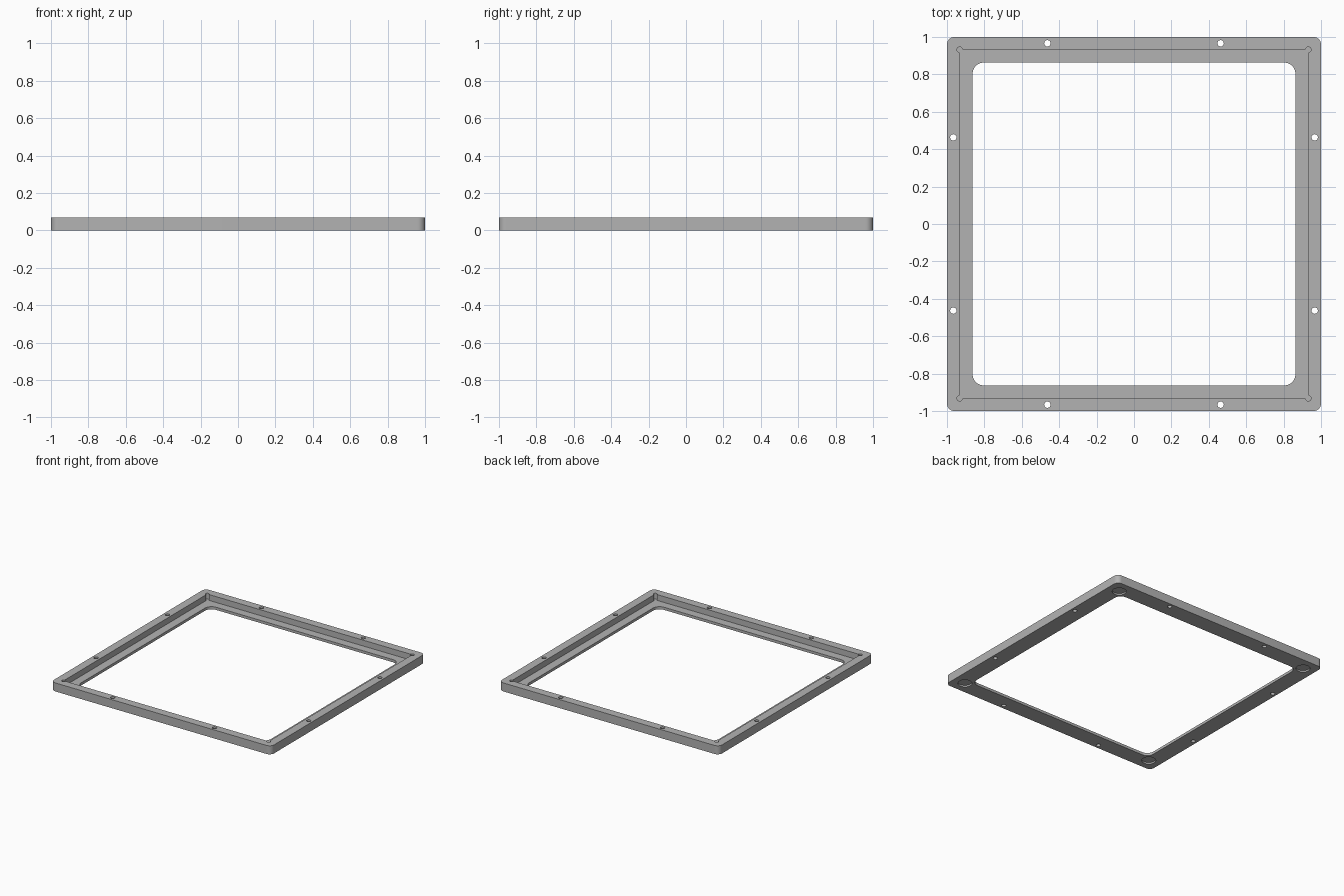
import bpy
import bmesh
from math import cos, sin, pi, radians

cube = bpy.data.objects.get("Cube")
if cube:
    bpy.data.objects.remove(cube, do_unlink=True)

HEIGHT = 0.07
LEDGE = 0.022          # top of the inner ledge
POCKET = 0.932         # half width of the stepped pocket
OVER = 0.05            # cutter overshoot


def rounded_square(half, radius, steps=10):
    """Outline of a square with rounded corners."""
    points = []
    for corner, (sx, sy) in enumerate([(1, 1), (-1, 1), (-1, -1), (1, -1)]):
        for i in range(steps + 1):
            a = (corner + i / steps) * pi / 2
            points.append((sx * (half - radius) + radius * cos(a),
                           sy * (half - radius) + radius * sin(a)))
    return points


def square(half):
    return [(half, half), (-half, half), (-half, -half), (half, -half)]


def circle(x, y, radius, sides=32):
    return [(x + radius * cos(2 * pi * i / sides),
             y + radius * sin(2 * pi * i / sides)) for i in range(sides)]


def prism(name, outline, bottom, top):
    """Solid made by extruding an outline upwards."""
    bm = bmesh.new()
    base = bm.faces.new([bm.verts.new((x, y, bottom)) for x, y in outline])
    extruded = bmesh.ops.extrude_face_region(bm, geom=[base], use_keep_orig=True)
    new_verts = [g for g in extruded["geom"] if isinstance(g, bmesh.types.BMVert)]
    bmesh.ops.translate(bm, verts=new_verts, vec=(0, 0, top - bottom))
    bmesh.ops.recalc_face_normals(bm, faces=bm.faces[:])
    mesh = bpy.data.meshes.new(name)
    bm.to_mesh(mesh)
    bm.free()
    obj = bpy.data.objects.new(name, mesh)
    bpy.context.collection.objects.link(obj)
    return obj


# Frame body
frame = prism("frame", rounded_square(1.0, 0.04), 0, HEIGHT)
bpy.ops.object.select_all(action="DESELECT")
frame.select_set(True)
bpy.context.view_layer.objects.active = frame


def cut(outline, bottom, top):
    """Subtract an extruded outline from the frame."""
    cutter = prism("cutter", outline, bottom, top)
    cutter.hide_render = True
    mod = frame.modifiers.new("cut", "BOOLEAN")
    mod.operation = "DIFFERENCE"
    mod.solver = "EXACT"
    mod.object = cutter
    bpy.ops.object.modifier_apply(modifier=mod.name)
    bpy.data.objects.remove(cutter, do_unlink=True)


# Central opening and the stepped pocket above the ledge
cut(rounded_square(0.863, 0.06), -OVER, HEIGHT + OVER)
cut(square(POCKET), LEDGE, HEIGHT + OVER)

# Corner reliefs in the pocket and round recesses underneath
for sx in (-1, 1):
    for sy in (-1, 1):
        cut(circle(sx * POCKET, sy * POCKET, 0.015, 24), LEDGE, HEIGHT + OVER)
        cut(circle(sx * 0.898, sy * 0.898, 0.053, 40), -OVER, 0.013)

# Screw holes, two through each side
for side in (-0.966, 0.966):
    for along in (-0.463, 0.463):
        cut(circle(side, along, 0.017), -OVER, HEIGHT + OVER)
        cut(circle(along, side, 0.017), -OVER, HEIGHT + OVER)

# Single grey finish
grey = bpy.data.materials.new("grey")
grey.use_nodes = True
colour = (0.45, 0.45, 0.45, 1)
grey.diffuse_color = colour
grey.node_tree.nodes["Principled BSDF"].inputs["Base Color"].default_value = colour
frame.data.materials.clear()
frame.data.materials.append(grey)
for poly in frame.data.polygons:
    poly.material_index = 0

bpy.ops.object.shade_smooth_by_angle(angle=radians(30))
